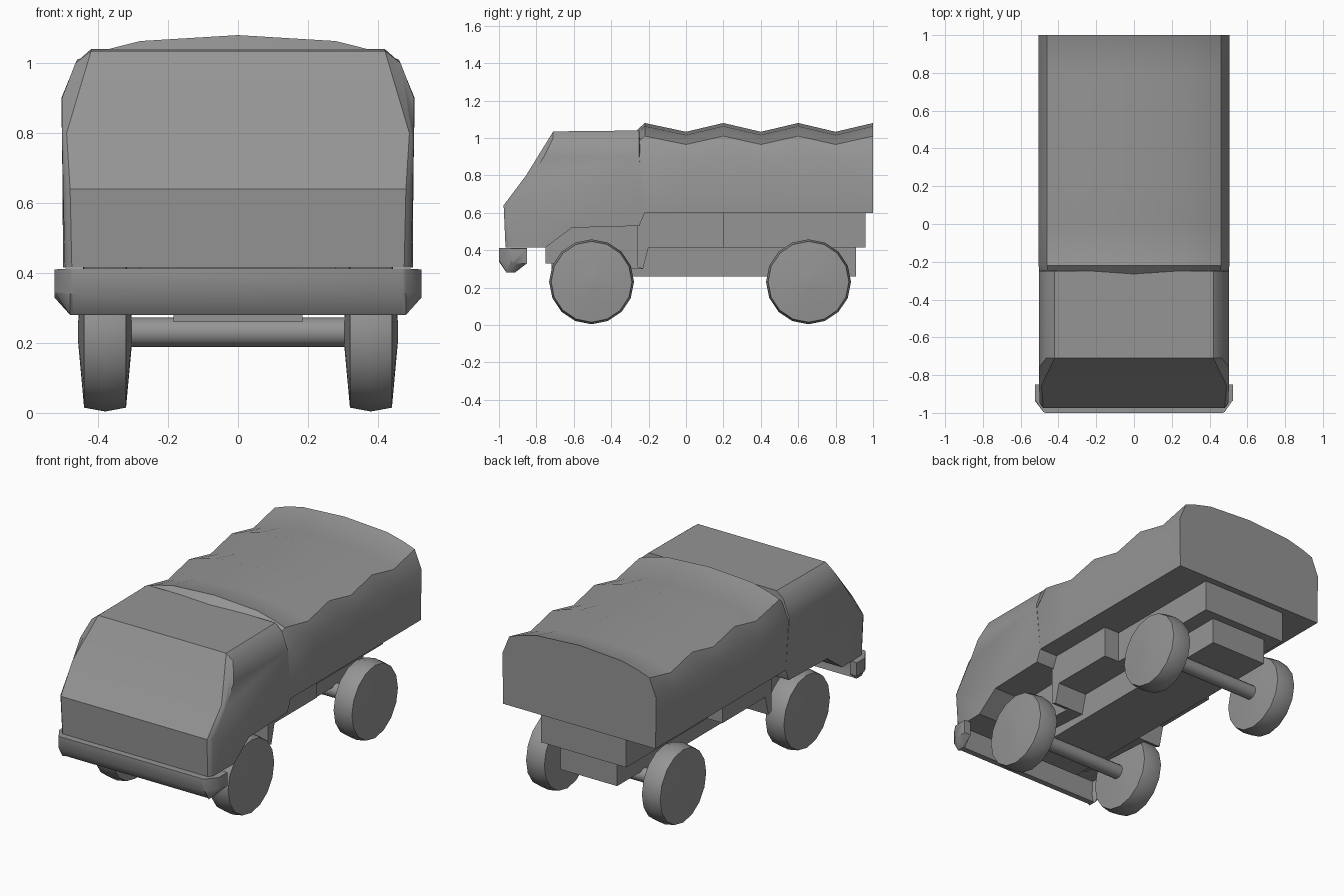
import bpy, bmesh, math
from mathutils import Matrix, Vector

if "Cube" in bpy.data.objects:
    bpy.data.objects.remove(bpy.data.objects["Cube"])

grey = bpy.data.materials.new("plain grey")
grey.use_nodes = True
grey.diffuse_color = (0.3, 0.3, 0.3, 1)
grey.node_tree.nodes["Principled BSDF"].inputs["Base Color"].default_value = (0.3, 0.3, 0.3, 1)


def finish(name, bm, angle=35):
    bmesh.ops.recalc_face_normals(bm, faces=bm.faces)
    mesh = bpy.data.meshes.new(name)
    bm.to_mesh(mesh)
    bm.free()
    mesh.materials.append(grey)
    mesh.shade_smooth()
    mesh.set_sharp_from_angle(angle=math.radians(angle))
    obj = bpy.data.objects.new(name, mesh)
    bpy.context.collection.objects.link(obj)
    return obj


def loft(name, rings, angle=35):
    """Skin a row of closed rings and cap both ends."""
    bm = bmesh.new()
    loops = [[bm.verts.new(p) for p in ring] for ring in rings]
    n = len(loops[0])
    for a, b in zip(loops, loops[1:]):
        for i in range(n):
            j = (i + 1) % n
            bm.faces.new((a[i], a[j], b[j], b[i]))
    bm.faces.new(loops[0])
    bm.faces.new(loops[-1])
    return finish(name, bm, angle)


def mirrored(rings):
    """Continue a row of rings from the left side across to the right."""
    return rings + [[(-x, y, z) for x, y, z in r] for r in reversed(rings)]


def extrude_x(name, profile, half):
    return loft(name, mirrored([[(half, y, z) for y, z in profile]]))


# Cargo cover: arched section, roof rising and dipping over the hoops
arch = [(0.28, 1.063), (0.39, 1.035), (0.46, 1.01), (0.505, 0.9), (0.5, 0.6)]
half_section = [(0, 1.08)] + arch
section = half_section + [(-x, z) for x, z in reversed(arch)]
rings = [[(x * 0.985, -0.27, z - 0.045 * min(1, (z - 0.6) / 0.4)) for x, z in section]]
for i in range(7):
    y = -0.22 if i == 0 else -0.2 + 0.2 * i
    dip = 0.047 * (i % 2)
    rings.append([(x, y, z - dip * min(1, max(0, (z - 0.8) / 0.22))) for x, z in section])
loft("cargo_cover", rings, 40)

# Cab: front panel and roof ring, shoulder ring, then flat side ring
bottom = [(-0.22, 0.6), (-0.25, 0.53), (-0.61, 0.52), (-0.75, 0.415)]
panel = [(0.475, -0.965, 0.415), (0.48, -0.975, 0.64), (0.49, -0.855, 0.8),
         (0.42, -0.71, 1.035), (0.42, -0.25, 1.04)]
shoulder = [(0.485, -0.955, 0.415), (0.49, -0.965, 0.64), (0.497, -0.845, 0.79),
            (0.465, -0.71, 1.0), (0.465, -0.25, 1.0)]
side = [(0.495, -0.94, 0.415), (0.5, -0.945, 0.635), (0.503, -0.835, 0.78),
        (0.503, -0.76, 0.9), (0.503, -0.25, 0.9)]
cab_rings = [pts + [(x, y, z) for y, z in bottom]
             for pts, x in ((side, 0.5), (shoulder, 0.49), (panel, 0.47))]
loft("cab", mirrored(cab_rings), 32)

# Bumper wrapping round the cab corners
tip = [(0.525, -0.93, 0.41), (0.525, -0.85, 0.41), (0.525, -0.85, 0.33),
       (0.525, -0.92, 0.33), (0.525, -0.935, 0.345)]
corner = [(0.48, -0.995, 0.413), (0.48, -0.85, 0.413), (0.48, -0.85, 0.33),
          (0.48, -0.915, 0.28), (0.48, -0.96, 0.28)]
inner = [(0.47, -1, 0.413), (0.47, -0.92, 0.413), (0.47, -0.925, 0.33),
         (0.47, -0.915, 0.28), (0.47, -0.95, 0.28)]
for ring in (tip, corner, inner):
    ring.insert(0, (ring[0][0], ring[0][1], 0.34))
loft("bumper", mirrored([tip, corner, inner]), 40)

# Chassis: body floor, wider middle tanks and the lower beam
extrude_x("body_floor", [(0.96, 0.62), (0.96, 0.415), (-0.75, 0.415), (-0.72, 0.62)], 0.28)
extrude_x("middle_tanks", [(0.2, 0.62), (0.2, 0.415), (-0.2, 0.415), (-0.23, 0.3),
                           (-0.26, 0.31), (-0.26, 0.62)], 0.38)
extrude_x("front_floor", [(-0.23, 0.3), (-0.23, 0.45), (-0.75, 0.45), (-0.75, 0.33)], 0.28)
extrude_x("lower_beam", [(0.91, 0.43), (0.91, 0.26), (-0.72, 0.26), (-0.72, 0.43)], 0.185)


# Wheels and axles, turned about the x axis
def turned(name, profile, y, sides):
    rings = [[(x, y + r * math.cos(math.tau * i / sides), 0.231 + r * math.sin(math.tau * i / sides))
              for i in range(sides)] for x, r in profile]
    return loft(name, rings, 40)


tyre = [(0.303, 0.03), (0.32, 0.216), (0.38, 0.227), (0.44, 0.216), (0.457, 0.03)]
for place, y in (("front", -0.505), ("rear", 0.655)):
    turned(place + "_axle", [(-0.32, 0.042), (0.32, 0.042)], y, 12)
    for label, s in (("left", 1), ("right", -1)):
        turned(place + "_" + label + "_wheel", [(s * x, r) for x, r in tyre], y, 16)
